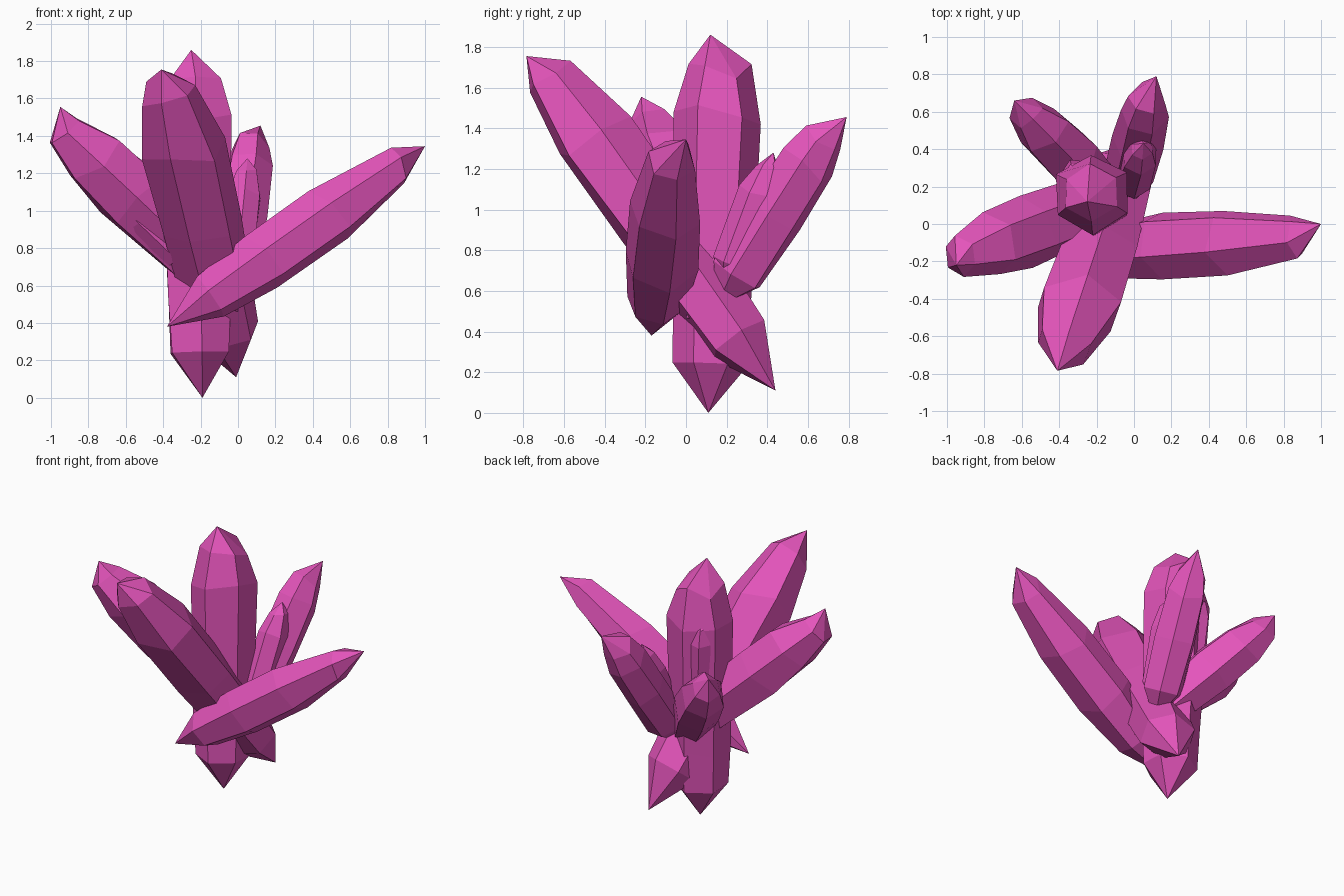
import bpy, bmesh, math, random
from mathutils import Vector

if "Cube" in bpy.data.objects:
    bpy.data.objects.remove(bpy.data.objects["Cube"])

pink = bpy.data.materials.new("pink_crystal")
pink.diffuse_color = (0.78, 0.09, 0.50, 1)
pink.use_nodes = True
pink.node_tree.nodes["Principled BSDF"].inputs["Base Color"].default_value = pink.diffuse_color


def crystal(name, base, end, rings, tip=None, sides=6, turn=0.0, squash=1.0, seed=1):
    """Faceted six-sided shard; rings are (fraction along axis, radius)."""
    rnd = random.Random(seed)
    a, b = Vector(base), Vector(end)
    axis = b - a
    d = axis.normalized()
    ref = Vector((0, 0, 1)) if abs(d.z) < 0.95 else Vector((0, 1, 0))
    u = d.cross(ref).normalized()      # sideways
    v = u.cross(d)                     # upwards
    bm = bmesh.new()
    loops = []
    last = len(rings) - 1
    for i, (t, r) in enumerate(rings):
        loop = []
        for k in range(sides):
            ang = turn + math.tau * k / sides
            rr = r * rnd.uniform(0.95, 1.08)
            s = t + (rnd.uniform(-0.025, 0.025) if 0 < i else 0)
            loop.append(bm.verts.new(a + axis * s + u * math.cos(ang) * rr
                                     + v * math.sin(ang) * rr * squash))
        loops.append(loop)
    bottom = bm.verts.new(a)
    top = bm.verts.new(Vector(tip) if tip else b)
    for k in range(sides):
        n = (k + 1) % sides
        bm.faces.new((bottom, loops[0][n], loops[0][k]))
        bm.faces.new((top, loops[last][k], loops[last][n]))
        for lo, hi in zip(loops, loops[1:]):
            bm.faces.new((lo[k], lo[n], hi[n], hi[k]))
    bmesh.ops.recalc_face_normals(bm, faces=bm.faces)
    me = bpy.data.meshes.new(name)
    bm.to_mesh(me)
    bm.free()
    me.materials.append(pink)
    ob = bpy.data.objects.new(name, me)
    bpy.context.collection.objects.link(ob)
    return ob


# Main upright shard
crystal("upright_crystal", (-0.19, 0.11, 0), (-0.235, 0.175, 1.86),
        [(0.13, 0.175), (0.28, 0.185), (0.79, 0.218), (0.90, 0.15)],
        tip=(-0.25, 0.12, 1.86), turn=0.5, seed=2)

# Large shards fanning outwards
crystal("front_crystal", (-0.01, 0.44, 0.11), (-0.405, -0.75, 1.775),
        [(0.15, 0.18), (0.5, 0.22), (0.75, 0.235), (0.905, 0.15)],
        tip=(-0.41, -0.785, 1.755), turn=0.52, squash=0.86, seed=5)
crystal("right_crystal", (-0.38, -0.17, 0.38), (0.99, -0.06, 1.335),
        [(0.17, 0.145), (0.38, 0.185), (0.64, 0.18), (0.90, 0.115)],
        tip=(1.0, 0.0, 1.345), turn=0.3, squash=0.9, seed=3)
crystal("left_crystal", (0.05, 0.2, 0.5), (-0.98, -0.19, 1.475),
        [(0.2, 0.17), (0.60, 0.20), (0.80, 0.175), (0.96, 0.11)],
        tip=(-0.95, -0.22, 1.555), turn=0.2, seed=7)
crystal("back_left_crystal", (0.0, 0.0, 0.46), (-0.61, 0.63, 1.235),
        [(0.2, 0.13), (0.55, 0.155), (0.8, 0.14), (0.95, 0.09)],
        tip=(-0.64, 0.66, 1.30), turn=0.5, squash=1.1, seed=4)
crystal("back_crystal", (-0.05, 0.15, 0.52), (0.085, 0.715, 1.42),
        [(0.18, 0.13), (0.52, 0.135), (0.78, 0.13), (0.92, 0.10)],
        tip=(0.12, 0.79, 1.455), turn=0.0, squash=1.1, seed=9)

# Small shards grown against the large ones
crystal("back_side_crystal", (-0.02, 0.18, 0.6), (0.05, 0.43, 1.28),
        [(0.2, 0.10), (0.7, 0.10), (0.9, 0.06)], turn=0.2, seed=11)
crystal("upright_side_crystal", (-0.26, 0.22, 0.7), (-0.32, 0.28, 1.48),
        [(0.15, 0.085), (0.8, 0.08), (0.95, 0.05)], turn=0.1, seed=12)
crystal("left_side_crystal", (-0.25, 0.02, 0.68), (-0.66, -0.13, 1.07),
        [(0.2, 0.07), (0.7, 0.07), (0.88, 0.05)], turn=0.4, seed=13)
